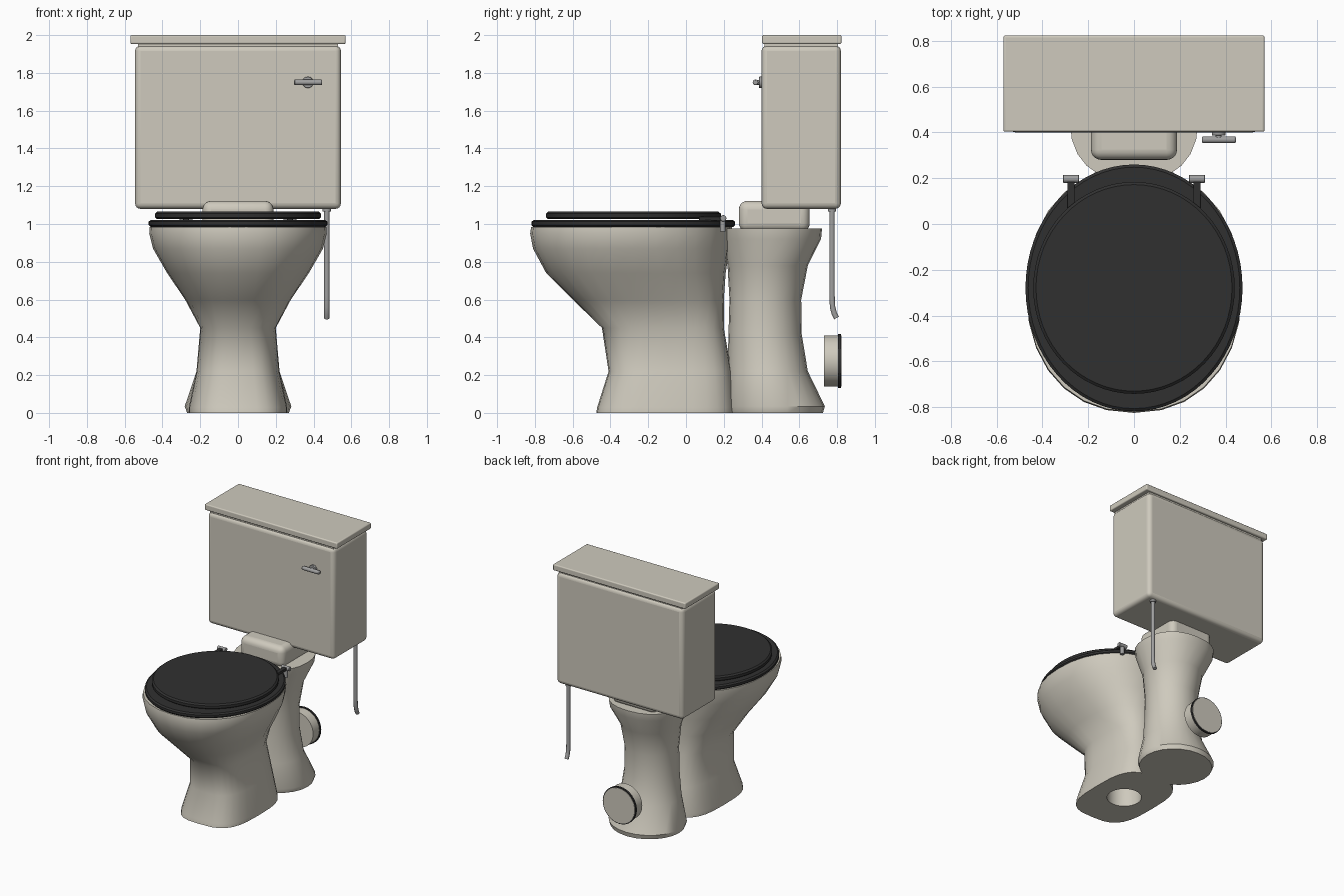
import bpy, bmesh, math
from mathutils import Vector

if "Cube" in bpy.data.objects:
    bpy.data.objects.remove(bpy.data.objects["Cube"])


def material(name, rgb):
    m = bpy.data.materials.new(name)
    m.diffuse_color = (*rgb, 1)
    m.use_nodes = True
    m.node_tree.nodes["Principled BSDF"].inputs["Base Color"].default_value = m.diffuse_color
    return m


CERAMIC = material("ceramic", (0.62, 0.59, 0.51))
BLACK = material("black", (0.03, 0.03, 0.03))
METAL = material("metal", (0.35, 0.35, 0.35))


def finish(name, bm, mat, bevel=0, segments=3, angle=40):
    bmesh.ops.recalc_face_normals(bm, faces=bm.faces)
    me = bpy.data.meshes.new(name)
    bm.to_mesh(me)
    bm.free()
    me.materials.append(mat)
    ob = bpy.data.objects.new(name, me)
    bpy.context.collection.objects.link(ob)
    if bevel:
        mod = ob.modifiers.new("bevel", 'BEVEL')
        mod.width, mod.segments, mod.limit_method = bevel, segments, 'ANGLE'
    bpy.ops.object.select_all(action='DESELECT')
    ob.select_set(True)
    bpy.context.view_layer.objects.active = ob
    bpy.ops.object.shade_smooth_by_angle(angle=math.radians(angle))
    return ob


def box(name, lo, hi, mat, bevel=0.01, segments=3):
    bm = bmesh.new()
    bmesh.ops.create_cube(bm, size=1)
    for v in bm.verts:
        v.co = Vector([(a + b) / 2 + c * (b - a) for a, b, c in zip(lo, hi, v.co)])
    return finish(name, bm, mat, bevel, segments)


def cylinder(name, a, b, r, mat, bevel=0, n=24):
    a, b = Vector(a), Vector(b)
    bm = bmesh.new()
    bmesh.ops.create_cone(bm, cap_ends=True, segments=n, radius1=r, radius2=r, depth=(b - a).length)
    rot = (b - a).to_track_quat('Z', 'Y')
    for v in bm.verts:
        v.co = rot @ v.co + (a + b) / 2
    return finish(name, bm, mat, bevel, 2)


def loft(name, rows, mat, n=24, closed=False, angle=40):
    """Rows are (z, half width, front y, back y, roundness exponent)."""
    bm = bmesh.new()
    rings = []
    for z, w, y0, y1, e in rows:
        ring = []
        for i in range(n):
            t = 2 * math.pi * i / n
            c, s = math.cos(t), math.sin(t)
            x = math.copysign(abs(c) ** (2 / e), c) * w
            y = (y0 + y1) / 2 + math.copysign(abs(s) ** (2 / e), s) * (y1 - y0) / 2
            ring.append(bm.verts.new((x, y, z)))
        rings.append(ring)
    pairs = list(zip(rings, rings[1:]))
    if closed:
        pairs.append((rings[-1], rings[0]))
    else:
        bm.faces.new(rings[0])
        bm.faces.new(rings[-1])
    for a, b in pairs:
        for i in range(n):
            j = (i + 1) % n
            bm.faces.new((a[i], a[j], b[j], b[i]))
    return finish(name, bm, mat, angle=angle)


# Bowl: outer skin, rim, inner basin and drain hole in one closed loft
loft("bowl", [
    (0.0, 0.26, -0.475, 0.26, 3.2), (0.03, 0.26, -0.47, 0.26, 3.2),
    (0.22, 0.22, -0.41, 0.24, 3), (0.45, 0.20, -0.445, 0.20, 2.7),
    (0.60, 0.28, -0.60, 0.20, 2.4), (0.74, 0.375, -0.74, 0.21, 2.3),
    (0.87, 0.45, -0.81, 0.23, 2.2), (0.95, 0.47, -0.825, 0.24, 2.2),
    (0.985, 0.468, -0.82, 0.245, 2.2),
    (0.985, 0.36, -0.70, 0.12, 2.2), (0.80, 0.30, -0.62, 0.10, 2.1),
    (0.58, 0.18, -0.42, 0.08, 2), (0.42, 0.125, -0.235, 0.015, 2),
    (0.0, 0.125, -0.235, 0.015, 2)], CERAMIC, n=28, closed=True)

# Rear pedestal
loft("rear_pedestal", [
    (0.0, 0.27, 0.215, 0.725, 2), (0.035, 0.282, 0.205, 0.735, 2),
    (0.22, 0.22, 0.22, 0.645, 2), (0.42, 0.195, 0.225, 0.612, 2),
    (0.60, 0.195, 0.23, 0.61, 2), (0.78, 0.22, 0.22, 0.645, 2),
    (0.92, 0.275, 0.19, 0.715, 2.2), (0.975, 0.28, 0.185, 0.72, 2.3)], CERAMIC)

# Cistern, cistern lid and connecting block
box("cistern", (-0.545, 0.40, 1.08), (0.545, 0.82, 1.945), CERAMIC, 0.03, 4)
box("cistern_neck", (-0.53, 0.415, 1.93), (0.53, 0.805, 1.96), CERAMIC, 0)
box("cistern_lid", (-0.57, 0.403, 1.953), (0.57, 0.823, 2.0), CERAMIC, 0.008)
box("connecting_block", (-0.188, 0.28, 0.96), (0.188, 0.655, 1.122), CERAMIC, 0.045, 5)

# Seat ring and seat lid
loft("seat_ring", [
    (0.985, 0.462, -0.81, 0.25, 2), (0.995, 0.474, -0.818, 0.26, 2),
    (1.012, 0.474, -0.818, 0.26, 2), (1.021, 0.462, -0.806, 0.248, 2),
    (1.021, 0.31, -0.64, 0.08, 2), (0.985, 0.31, -0.64, 0.08, 2)],
    BLACK, n=64, closed=True, angle=30)
loft("seat_lid", [
    (1.026, 0.428, -0.73, 0.172, 2), (1.035, 0.44, -0.742, 0.184, 2),
    (1.055, 0.44, -0.742, 0.184, 2), (1.065, 0.428, -0.73, 0.172, 2)],
    BLACK, n=64, angle=30)

# Hinges and straps
for side, s in (("left", -1), ("right", 1)):
    x = 0.275 * s
    cylinder(f"{side}_hinge_pin", (x - 0.035, 0.197, 1.03), (x + 0.035, 0.197, 1.03), 0.017, METAL, 0.003, 16)
    cylinder(f"{side}_hinge_post", (x, 0.195, 0.96), (x, 0.195, 1.03), 0.015, METAL, 0, 16)
    box(f"{side}_hinge_strap", (x - 0.016, 0.07, 1.018), (x + 0.016, 0.19, 1.04), BLACK, 0.004)

# Flush lever
cylinder("lever_plate", (0.37, 0.405, 1.75), (0.37, 0.386, 1.75), 0.03, METAL, 0.003)
cylinder("lever_stem", (0.37, 0.39, 1.75), (0.37, 0.365, 1.75), 0.013, METAL)
cylinder("lever_handle", (0.297, 0.368, 1.75), (0.445, 0.368, 1.75), 0.015, METAL, 0.006, 16)

# Water supply pipe with a bent lower end
curve = bpy.data.curves.new("supply_pipe", 'CURVE')
curve.dimensions, curve.bevel_depth, curve.bevel_resolution, curve.use_fill_caps = '3D', 0.015, 3, True
path = [(0.47, 0.773, 1.09), (0.47, 0.773, 0.62), (0.47, 0.776, 0.56), (0.47, 0.785, 0.525), (0.47, 0.797, 0.502)]
spline = curve.splines.new('POLY')
spline.points.add(len(path) - 1)
for p, co in zip(spline.points, path):
    p.co = (*co, 1)
curve.materials.append(METAL)
bpy.context.collection.objects.link(bpy.data.objects.new("supply_pipe", curve))
cylinder("supply_nut", (0.47, 0.773, 1.065), (0.47, 0.773, 1.09), 0.022, METAL, 0, 12)

# Waste outlet with a dark seal, standing off behind the pedestal
cylinder("waste_outlet", (0, 0.73, 0.275), (0, 0.823, 0.275), 0.135, CERAMIC, 0, 40)
cylinder("outlet_seal", (0, 0.806, 0.275), (0, 0.82, 0.275), 0.142, BLACK, 0, 40)
